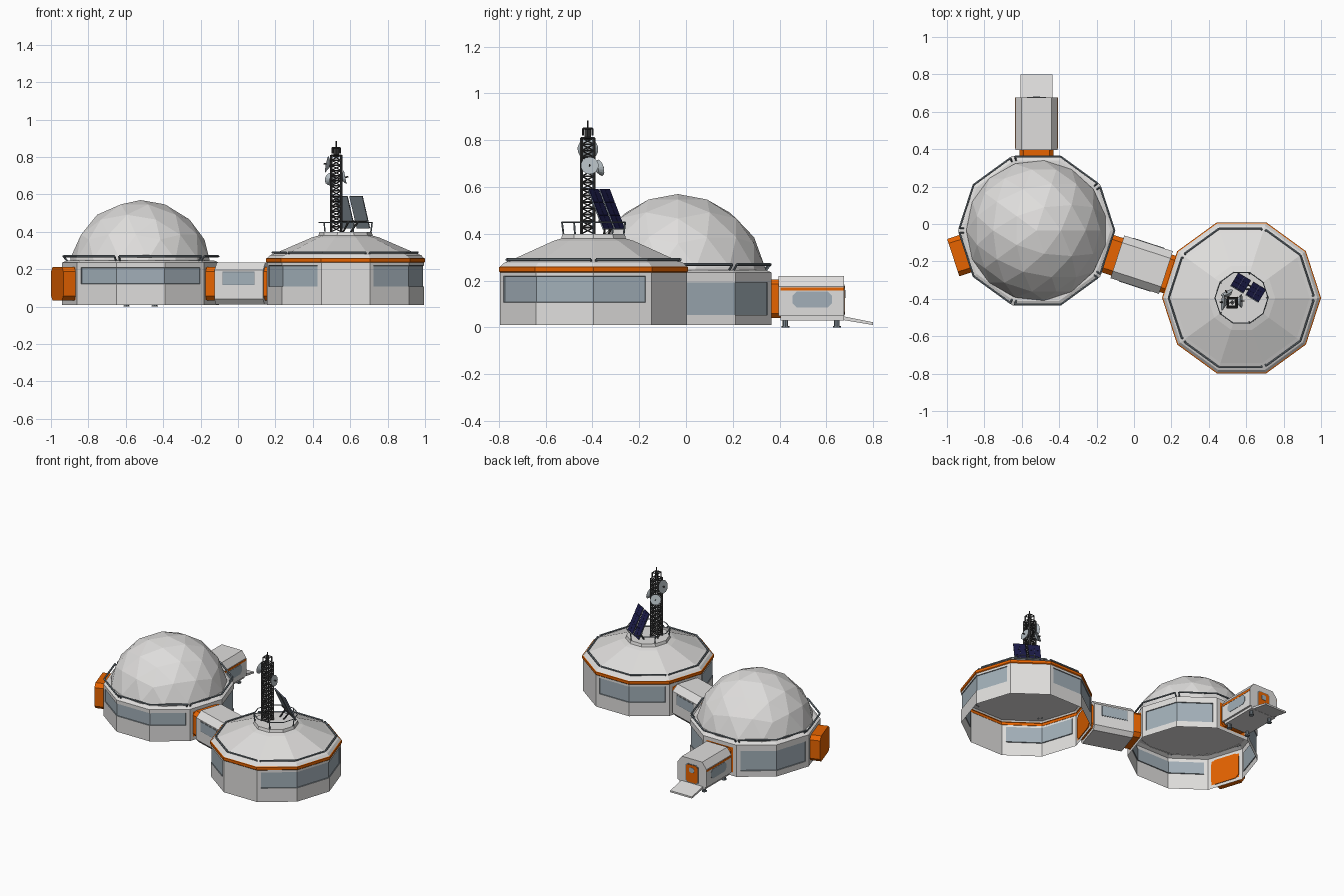
import bpy, bmesh, math
from mathutils import Vector, Matrix

if "Cube" in bpy.data.objects:
    bpy.data.objects.remove(bpy.data.objects["Cube"])

def material(name, rgb):
    m = bpy.data.materials.new(name)
    m.diffuse_color = (*rgb, 1)
    m.use_nodes = True
    m.node_tree.nodes["Principled BSDF"].inputs["Base Color"].default_value = m.diffuse_color
    return m

WHITE = material("off_white", (0.74, 0.73, 0.72))
ORANGE = material("orange", (0.82, 0.13, 0.0))
GLASS = material("window_grey_blue", (0.36, 0.43, 0.48))
SLATE = material("slate_metal", (0.2, 0.24, 0.27))
DARK = material("dark_metal", (0.05, 0.05, 0.05))
NAVY = material("solar_navy", (0.012, 0.012, 0.07))
DISH = material("dish_grey", (0.45, 0.5, 0.53))

DOME = Vector((-0.521, -0.035, 0))
HUB = Vector((0.575, -0.395, 0))
R = 0.42
APO = R * math.cos(math.pi / 10)

def finish(name, bm, mats, loc=(0, 0, 0), azimuth=90):
    """Local +y is turned to point along the azimuth."""
    me = bpy.data.meshes.new(name)
    bm.to_mesh(me)
    bm.free()
    for m in mats:
        me.materials.append(m)
    ob = bpy.data.objects.new(name, me)
    ob.location = loc
    ob.rotation_euler.z = math.radians(azimuth - 90)
    bpy.context.collection.objects.link(ob)
    return ob

def polar(r, deg, z):
    a = math.radians(deg)
    return Vector((r * math.cos(a), r * math.sin(a), z))

def lathe(name, profile, mats, loc, orange_bands=(), sides=10):
    bm = bmesh.new()
    rings = [[bm.verts.new(polar(max(r, 1e-5), 360 * i / sides, z)) for i in range(sides)] for r, z in profile]
    for k in range(len(rings) - 1):
        for i in range(sides):
            j = (i + 1) % sides
            f = bm.faces.new((rings[k][i], rings[k][j], rings[k + 1][j], rings[k + 1][i]))
            f.material_index = int(k in orange_bands)
    bmesh.ops.remove_doubles(bm, verts=bm.verts, dist=1e-4)
    return finish(name, bm, mats, loc)

def prism(name, profile, y0, y1, mat, loc=(0, 0, 0), azimuth=90):
    bm = bmesh.new()
    a = [bm.verts.new((x, y0, z)) for x, z in profile]
    b = [bm.verts.new((x, y1, z)) for x, z in profile]
    n = len(a)
    bm.faces.new(a)
    bm.faces.new(b)
    for i in range(n):
        bm.faces.new((a[i], a[(i + 1) % n], b[(i + 1) % n], b[i]))
    bmesh.ops.recalc_face_normals(bm, faces=bm.faces)
    return finish(name, bm, [mat], loc, azimuth)

def rect(w, z0, z1, c=0.0):
    """Rectangle of half width w with corners cut by c."""
    if c == 0:
        return [(-w, z0), (w, z0), (w, z1), (-w, z1)]
    return [(-w + c, z0), (w - c, z0), (w, z0 + c), (w, z1 - c),
            (w - c, z1), (-w + c, z1), (-w, z1 - c), (-w, z0 + c)]

def bars(name, segs, mat, loc=(0, 0, 0), sides=6):
    bm = bmesh.new()
    for p, q, r in segs:
        p, q = Vector(p), Vector(q)
        d = q - p
        mtx = Matrix.Translation((p + q) / 2) @ d.to_track_quat('Z', 'Y').to_matrix().to_4x4()
        bmesh.ops.create_cone(bm, cap_ends=True, segments=sides, radius1=r, radius2=r, depth=d.length, matrix=mtx)
    return finish(name, bm, [mat], loc)

# Ten-sided wall, open underneath, with window bands and orange doorways
def wall(name, loc, z1, runs, ports):
    cells = {}
    for faces, lo, hi in runs:
        for k, f in enumerate(faces):
            cells[f] = (0.1 if k == 0 else 0, 0.9 if k == len(faces) - 1 else 1, lo, hi, 1)
    for f in ports:
        cells[f] = (0.1, 0.9, 0.035, 0.21, 2)
    bm = bmesh.new()
    for az in range(18, 360, 36):
        a, b = polar(R, az - 18, 0), polar(R, az + 18, 0)
        s0, s1, lo, hi, mi = cells.get(az, (0, 1, 0.1, 0.2, 0))
        ss, zs = sorted({0, s0, s1, 1}), [0.01, lo, hi, z1]
        for u, v in zip(ss, ss[1:]):
            for p, q in zip(zs, zs[1:]):
                f = bm.faces.new([bm.verts.new(a.lerp(b, s) + Vector((0, 0, z)))
                                  for s, z in ((u, p), (v, p), (v, q), (u, q))])
                if u == s0 and p == lo:
                    f.material_index = mi
    bmesh.ops.remove_doubles(bm, verts=bm.verts, dist=1e-4)
    glass = [f for f in bm.faces if f.material_index == 1]
    rim = bmesh.ops.inset_region(bm, faces=glass, thickness=0.002, depth=-0.005, use_even_offset=True)
    for f in rim["faces"]:
        f.material_index = 3
    finish(name, bm, [WHITE, GLASS, ORANGE, SLATE], loc)

wall("dome_wall", DOME, 0.235, [((234, 270, 306), 0.122, 0.21), ((18, 54), 0.052, 0.193),
                                ((126, 162), 0.052, 0.193)], (90, 198, 342))
wall("hub_wall", HUB, 0.235, [((306, 342, 18), 0.107, 0.22), ((90, 126), 0.107, 0.22),
                              ((198, 234), 0.107, 0.22)], (162,))

# Roof decks and the hub's sloping roof
lathe("dome_deck", [(R, 0.235), (0.395, 0.246), (0, 0.246)], [WHITE], DOME)
lathe("hub_roof", [(R, 0.235), (0.425, 0.24), (0.425, 0.258), (0.419, 0.26), (0.405, 0.275), (0.365, 0.29),
                   (0.18, 0.37), (0.145, 0.38), (0.14, 0.40), (0, 0.40)], [WHITE, ORANGE], HUB, (0, 1, 2))
lathe("hub_ceiling", [(0.408, 0.266), (0, 0.266)], [WHITE], HUB)

# Faceted dome: icosahedron with each edge cut in three, pushed out to a sphere
bm = bmesh.new()
bmesh.ops.create_icosphere(bm, subdivisions=1, radius=0.38)
bmesh.ops.subdivide_edges(bm, edges=bm.edges[:], cuts=2, use_grid_fill=True)
for v in bm.verts:
    v.co = v.co.normalized() * 0.382 + Vector((0, 0, 0.188))
bmesh.ops.bisect_plane(bm, geom=bm.verts[:] + bm.edges[:] + bm.faces[:], plane_co=(0, 0, 0.244),
                       plane_no=(0, 0, 1), clear_inner=True)
finish("dome", bm, [WHITE], DOME)

# Roof-edge rails: five runs with ends bent down
def edge_rail(name, loc, r, z, start):
    segs = []
    for k in range(5):
        a = start + 72 * k
        v = [polar(r, a + 36 * i, z) for i in range(3)]
        p, q = v[0].lerp(v[1], 0.05), v[2].lerp(v[1], 0.05)
        segs += [(p, v[1], 0.006), (v[1], q, 0.006)]
        segs += [(e, e * 0.95 + Vector((0, 0, z * 0.05 - 0.025)), 0.005) for e in (p, q)]
    bars(name, segs, SLATE, loc)

edge_rail("dome_rail", DOME, 0.416, 0.269, 36)
edge_rail("hub_rail", HUB, 0.39, 0.29, 0)

# Small railing on the hub's top platform
segs = []
for i in range(10):
    p, q = polar(0.142, 36 * i, 0.45), polar(0.142, 36 * i + 36, 0.45)
    segs.append((p, q, 0.003))
    if i % 2 == 0:
        segs.append((p, polar(0.135, 36 * i, 0.395), 0.004))
bars("platform_railing", segs, SLATE, HUB)

# Free docking port, connecting corridor and its collars
port = rect(0.105, 0.032, 0.213, 0.025)
prism("docking_port", port, APO - 0.005, APO + 0.069, ORANGE, DOME, 198)
prism("corridor_collar_dome", port, APO - 0.005, APO + 0.06, ORANGE, DOME, 342)
prism("corridor_collar_hub", port, APO - 0.005, APO + 0.03, ORANGE, HUB, 162)
hexa = [(-0.095, 0.012), (0.095, 0.012), (0.12, 0.04), (0.12, 0.195), (0.08, 0.235),
        (-0.08, 0.235), (-0.12, 0.195), (-0.12, 0.04)]
prism("corridor", hexa, APO + 0.055, APO + 0.328, WHITE, DOME, 342)
mid = DOME + polar(APO + 0.191, 342, 0)
for side, az in (("front", 252), ("back", 72)):
    prism("corridor_window_frame_" + side, rect(0.09, 0.115, 0.188), 0.117, 0.1215, SLATE, mid, az)
    prism("corridor_window_" + side, rect(0.086, 0.119, 0.184), 0.117, 0.123, GLASS, mid, az)

# Airlock at the back, on feet, with stripe, windows, door and ramp
AIR = Vector((-0.521, 0, 0))
prism("airlock_collar", rect(0.09, 0.04, 0.205, 0.02), 0.355, 0.41, ORANGE, AIR)
prism("airlock", [(-0.113, 0.048), (0.113, 0.048), (0.113, 0.175), (0.08, 0.22), (-0.08, 0.22),
                  (-0.113, 0.175)], 0.395, 0.676, WHITE, AIR)
prism("airlock_base", rect(0.1, 0.03, 0.05), 0.405, 0.675, WHITE, AIR)
prism("airlock_door_frame", rect(0.05, 0.05, 0.183, 0.012), 0.674, 0.678, SLATE, AIR)
prism("airlock_door", rect(0.044, 0.055, 0.178, 0.012), 0.674, 0.680, ORANGE, AIR)
prism("door_window", rect(0.018, 0.125, 0.16, 0.006), 0.676, 0.682, GLASS, AIR)
for side, az in (("right", 0), ("left", 180)):
    c = Vector((AIR.x, 0.54, 0))
    prism("airlock_stripe_" + side, rect(0.136, 0.157, 0.171), 0.11, 0.1145, ORANGE, c, az)
    prism("airlock_window_" + side, rect(0.085, 0.086, 0.153, 0.018), 0.11, 0.115, GLASS, c, az)
    s = 1 if az == 0 else -1
    for y in (0.425, 0.645):
        bars("airlock_foot_" + side, [((s * 0.075, y, 0.004), (s * 0.075, y, 0.035), 0.012),
                                      ((s * 0.075, y, 0), (s * 0.075, y, 0.006), 0.017)], SLATE, AIR, 8)
ramp = [(-0.67, 0.048), (-0.74, 0.034), (-0.80, 0.022), (-0.80, 0.01), (-0.74, 0.02), (-0.67, 0.032)]
prism("ramp", ramp, -0.085, 0.085, WHITE, AIR, 0)

# Lattice mast
MAST = Vector((0.525, -0.42, 0))
segs = []
corners = [(1, 1), (-1, 1), (-1, -1), (1, -1)]
def node(i, z):
    w = 0.027 if z < 0.815 else 0.02
    return Vector((corners[i % 4][0] * w, corners[i % 4][1] * w, z))
N = 15
for i in range(4):
    segs += [(node(i, 0.395), node(i, 0.81), 0.006), (node(i, 0.82), node(i, 0.85), 0.005),
             (node(i, 0.85), node(i + 1, 0.85), 0.004)]
    for k in range(N):
        z, z2 = 0.40 + 0.41 * k / N, 0.40 + 0.41 * (k + 1) / N
        segs += [(node(i, z2), node(i + 1, z2), 0.004), (node(i, z), node(i + 1, z2), 0.003),
                 (node(i + 1, z), node(i, z2), 0.003)]
segs += [((0, 0, 0.80), (0, 0, 0.855), 0.014), ((0, 0, 0.85), (0, 0, 0.885), 0.004)]
bars("mast", segs, DARK, MAST, 4)

# Dishes on the mast
for pos, d, r in (((-0.042, 0.0, 0.76), (-1, 0.1, 0.2), 0.045), ((0.04, 0.008, 0.69), (1, 0, 0.2), 0.038),
                  ((-0.025, 0.045, 0.68), (-0.5, 1, 0.3), 0.036)):
    p, d = Vector(pos), Vector(d).normalized()
    bm = bmesh.new()
    mtx = Matrix.Translation(p) @ d.to_track_quat('Z', 'Y').to_matrix().to_4x4()
    bmesh.ops.create_cone(bm, cap_ends=True, segments=14, radius1=0.018, radius2=r, depth=0.018, matrix=mtx)
    finish("dish", bm, [DISH], MAST)
    bars("dish_arm", [(p - d * 0.03, p + d * 0.025, 0.004)], DARK, MAST)

# Pair of tilted solar panels with cells on the sunny side
n, u = polar(math.cos(0.42), 59, math.sin(0.42)), polar(1, 149, 0)
v = n.cross(u)
tilt = Matrix((u, v, n)).transposed().to_4x4()
centre = Vector((0.61, -0.342, 0.505))

def plate(name, offset, size, mat):
    bm = bmesh.new()
    bmesh.ops.create_cube(bm, size=1, matrix=Matrix.Translation(centre) @ tilt @ Matrix.Translation(offset)
                          @ Matrix.Diagonal((*size, 1)))
    finish(name, bm, [mat])

for s in (-1, 1):
    plate("solar_panel_back", (s * 0.047, 0, 0), (0.08, 0.186, 0.005), SLATE)
    for i in (-1, 1):
        for j in (-1, 0, 1):
            plate("solar_cell", (s * 0.047 + i * 0.0199, j * 0.0618, 0.003), (0.0385, 0.0605, 0.005), NAVY)
low = centre - v * 0.05 - n * 0.006
bars("solar_stand", [(low - u * 0.08, low + u * 0.08, 0.005), (low - u * 0.03, (0.60, -0.35, 0.395), 0.005),
                     (low + u * 0.03, (0.56, -0.33, 0.395), 0.005)], DARK)
